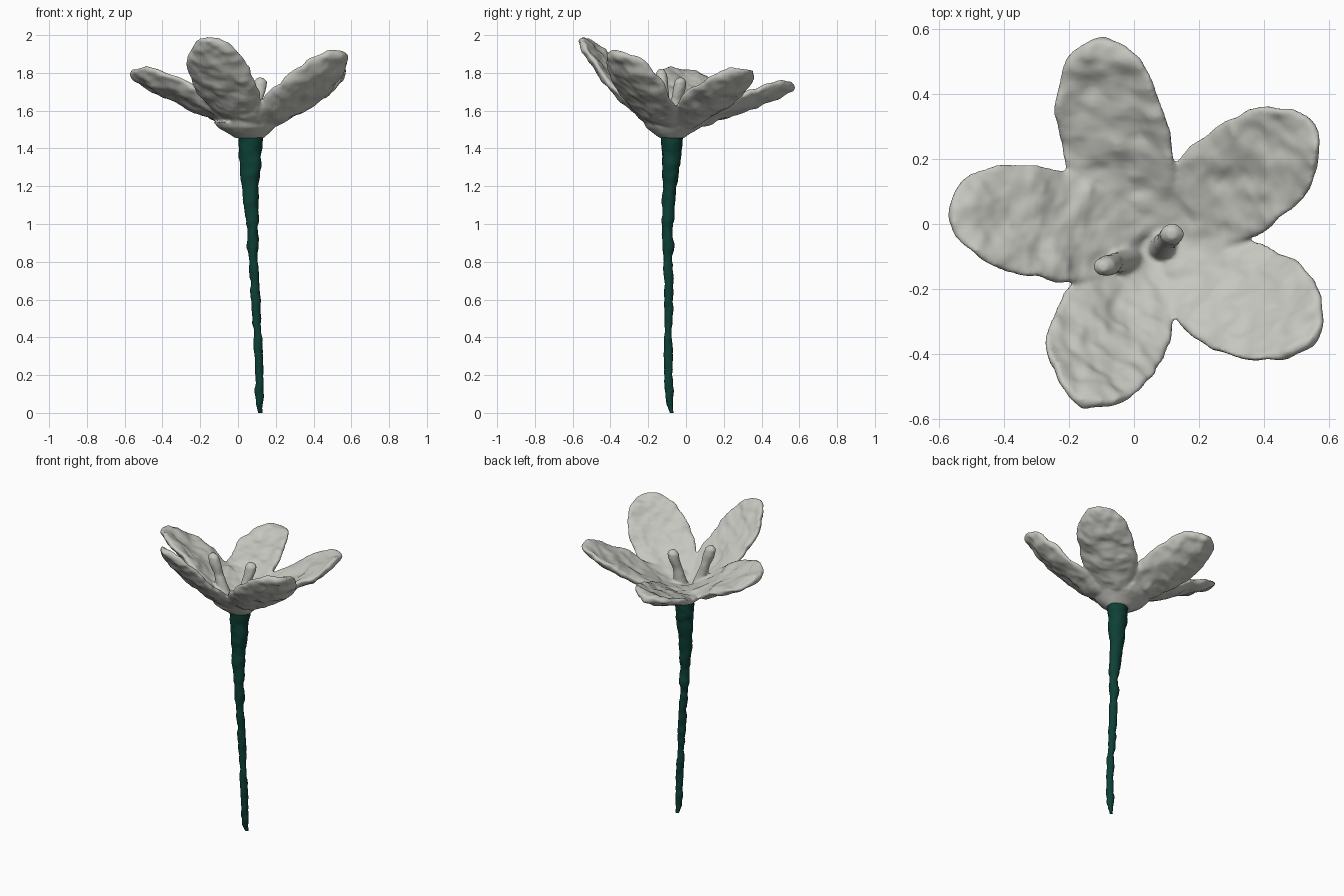
import bpy, bmesh, math
from mathutils import Vector, noise

if "Cube" in bpy.data.objects:
    bpy.data.objects.remove(bpy.data.objects["Cube"])


def material(name, rgb):
    m = bpy.data.materials.new(name)
    m.diffuse_color = (*rgb, 1)
    m.use_nodes = True
    m.node_tree.nodes["Principled BSDF"].inputs["Base Color"].default_value = m.diffuse_color
    return m


CLAY = material("pale grey clay", (0.56, 0.57, 0.52))
GREEN = material("dark green", (0.004, 0.05, 0.036))


def rough(p, amount, scale):
    return amount * (noise.noise(p * scale) + 0.6 * noise.noise(p * scale * 2.3))


def skin(bm, rings):
    """Join rings of points into one closed tube."""
    vs = [[bm.verts.new(p) for p in r] for r in rings]
    n = len(vs[0])
    for a, b in zip(vs, vs[1:]):
        for i in range(n):
            bm.faces.new((a[i], a[(i + 1) % n], b[(i + 1) % n], b[i]))
    bm.faces.new(vs[0][::-1])
    bm.faces.new(vs[-1])


def make_object(name, bm, mat):
    bmesh.ops.recalc_face_normals(bm, faces=bm.faces)
    for f in bm.faces:
        f.smooth = True
    me = bpy.data.meshes.new(name)
    bm.to_mesh(me)
    bm.free()
    me.materials.append(mat)
    ob = bpy.data.objects.new(name, me)
    bpy.context.collection.objects.link(ob)
    return ob


def petal(bm, base, mid, tip, width, roll):
    """Thick curved leaf shape; roll lifts its right edge (seen looking outward)."""
    base, mid, tip = Vector(base), Vector(mid), Vector(tip)
    rings, n, count = [], 40, 40

    def path(t):
        return (base * (2 * (t - .5) * (t - 1)) + mid * (4 * t * (1 - t))
                + tip * (2 * t * (t - .5)))

    for k in range(count + 1):
        t = math.sin(k / count * math.pi / 2) * 0.999
        tangent = (path(t + .01) - path(t - .01)).normalized()
        flat = tangent.cross(Vector((0, 0, 1))).normalized()
        rise = flat.cross(tangent)
        r = roll * min(1, t / 0.4)
        side = flat * math.cos(r) + rise * math.sin(r)
        up = side.cross(tangent)
        u = min(1, t / 0.5)
        grow = 0.56 + 0.44 * u * u * (3 - 2 * u)
        end = math.sqrt(1 - max(0, (t - .55) / .45) ** 2.4)
        w, h = width * grow * end, 0.034 * end ** 0.5
        ring = []
        for i in range(n):
            a = 2 * math.pi * i / n
            s, v = math.cos(a), math.sin(a)
            v = math.copysign(abs(v) ** 0.75, v)
            p = path(t) + side * (s * w) + up * (v * h + 0.035 * s * s * end)
            p += up * rough(p, 0.016, 11) + side * rough(p, 0.012, 9) * s
            ring.append(p)
        rings.append(ring)
    skin(bm, rings)


def tube(bm, points, n=20, amount=0.004, scale=14, steps=8):
    """Round tube through (x, y, z, rx, ry) points."""
    rings = []
    for a, b in zip(points, points[1:]):
        for k in range(steps + (b is points[-1])):
            f = k / steps
            x, y, z, rx, ry = (p + (q - p) * f for p, q in zip(a, b))
            ring = []
            for i in range(n):
                c, s = math.cos(2 * math.pi * i / n), math.sin(2 * math.pi * i / n)
                p = Vector((x + c * rx, y + s * ry, z))
                d = 1 + rough(p, amount, scale) / max(rx, 0.01)
                ring.append(Vector((x + c * rx * d, y + s * ry * d, z)))
            rings.append(ring)
    skin(bm, rings)


# Flower head: five petals, two stamens and a base, fused like clay
bm = bmesh.new()
petal(bm, (.04, -.07, 1.50), (-.05, .25, 1.61), (-.11, .572, 1.735), .172, .15)
petal(bm, (.07, -.07, 1.50), (.31, .13, 1.635), (.56, .30, 1.815), .175, 0)
petal(bm, (.04, -.08, 1.50), (-.27, -.01, 1.66), (-.572, .04, 1.795), .178, -.33)
petal(bm, (.08, -.09, 1.50), (.33, -.235, 1.67), (.56, -.35, 1.91), .186, .25)
petal(bm, (.05, -.10, 1.50), (-.07, -.33, 1.70), (-.158, -.555, 1.985), .18, 0)
tube(bm, [(.08, -.08, 1.50, .045, .045), (.10, -.05, 1.66, .03, .03),
          (.115, -.035, 1.72, .036, .034), (.118, -.03, 1.755, .036, .03),
          (.118, -.03, 1.775, .014, .014)])
tube(bm, [(.0, -.11, 1.50, .045, .045), (-.06, -.12, 1.69, .028, .028),
          (-.08, -.128, 1.76, .038, .032), (-.09, -.13, 1.80, .036, .028),
          (-.093, -.13, 1.82, .014, .014)])
tube(bm, [(.06, -.075, 1.455, .075, .065), (.055, -.075, 1.48, .11, .10),
          (.045, -.065, 1.51, .15, .145), (.04, -.06, 1.54, .17, .165)])
flower = make_object("flower_head", bm, CLAY)
remesh = flower.modifiers.new("fuse", 'REMESH')
remesh.mode = 'VOXEL'
remesh.voxel_size = 0.009
remesh.use_smooth_shade = True
smooth = flower.modifiers.new("soften", 'SMOOTH')
smooth.factor = 0.5
smooth.iterations = 2

# Stem: slightly crooked, tapering downward
bm = bmesh.new()
tube(bm, [(.118, -.075, 0, .014, .012), (.115, -.085, .04, .021, .021),
          (.115, -.092, .2, .023, .022), (.105, -.094, .4, .024, .022),
          (.092, -.093, .6, .024, .023), (.082, -.095, .8, .025, .025),
          (.075, -.097, 1.0, .03, .029), (.066, -.086, 1.2, .046, .036),
          (.063, -.077, 1.36, .058, .05), (.067, -.073, 1.465, .066, .058)],
     n=24, amount=0.009, scale=13, steps=14)
make_object("stem", bm, GREEN)
